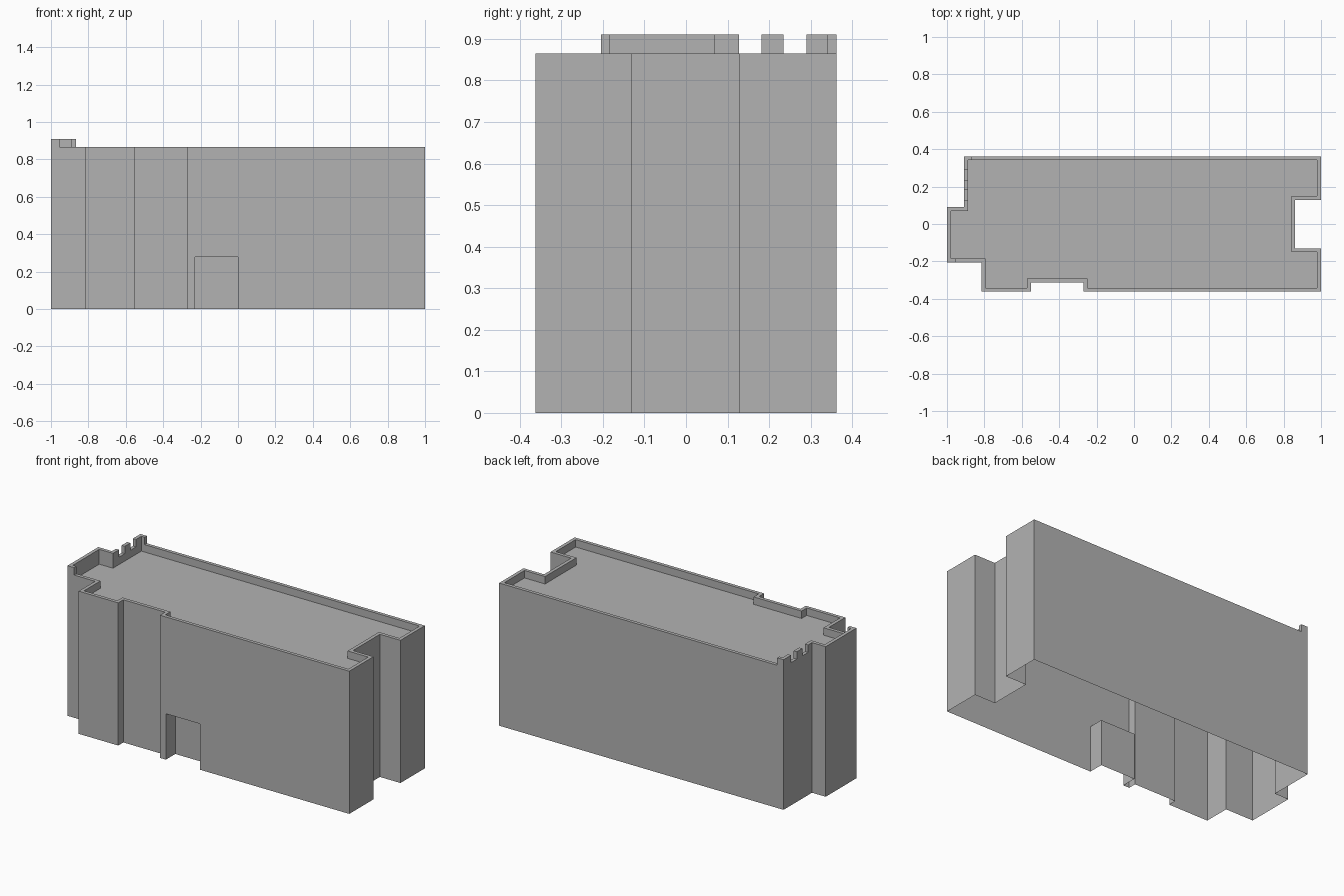
import bpy, bmesh
from mathutils import Vector

cube = bpy.data.objects.get("Cube")
if cube:
    bpy.data.objects.remove(cube, do_unlink=True)

TOP, ROOF, RAISED, T = 0.865, 0.82, 0.91, 0.021

grey = bpy.data.materials.new("plain grey")
grey.use_nodes = True
grey.diffuse_color = (0.45, 0.45, 0.45, 1)
grey.node_tree.nodes["Principled BSDF"].inputs["Base Color"].default_value = (0.45, 0.45, 0.45, 1)


def finish(name, bm):
    bmesh.ops.remove_doubles(bm, verts=bm.verts, dist=0.0001)
    mesh = bpy.data.meshes.new(name)
    bm.to_mesh(mesh)
    bm.free()
    mesh.materials.append(grey)
    obj = bpy.data.objects.new(name, mesh)
    bpy.context.collection.objects.link(obj)


def face(bm, points):
    bm.faces.new([bm.verts.new(p) for p in points])


def at(loop, z):
    return [(p.x, p.y, z) for p in loop]


def ribbon(bm, low, high, skip=()):
    for i in range(len(low)):
        if i not in skip:
            j = (i + 1) % len(low)
            face(bm, (low[i], low[j], high[j], high[i]))


def inset(loop, t):
    # Shift every corner of a right-angled loop inwards
    result = []
    for i, p in enumerate(loop):
        a = (p - loop[i - 1]).normalized()
        b = (loop[(i + 1) % len(loop)] - p).normalized()
        result.append(p + t * Vector((-a.y - b.y, a.x + b.x)))
    return result


# Footprint, counter-clockwise from the front corner
outline = [Vector(p) for p in (
    (-.815, -.362), (-.55, -.362), (-.55, -.313), (-.27, -.313),
    (-.27, -.362), (1, -.362), (1, -.13), (.862, -.13),
    (.862, .128), (1, .128), (1, .362), (-.908, .362),
    (-.908, .09), (-1, .09), (-1, -.205), (-.815, -.205))]
inner = inset(outline, T)
DOOR_WALL = 4

# Outer walls, open underneath
bm = bmesh.new()
ribbon(bm, at(outline, 0), at(outline, TOP), skip=(DOOR_WALL,))

# Front wall with doorway opening
left, right, head = -.23, 0, .278
front, deep = -.362, -.272
a, b = outline[DOOR_WALL], outline[DOOR_WALL + 1]
opening = [(left, 0), (left, head), (right, head), (right, 0)]
face(bm, [(a.x, front, 0)] + [(x, front, z) for x, z in opening]
     + [(b.x, front, 0), (b.x, front, TOP), (a.x, front, TOP)])

# Doorway sides, ceiling and back
for (x0, z0), (x1, z1) in zip(opening, opening[1:]):
    face(bm, ((x0, front, z0), (x0, deep, z0), (x1, deep, z1), (x1, front, z1)))
face(bm, [(x, deep, z) for x, z in reversed(opening)])
finish("building_walls", bm)

# Parapet rim and its inner side
bm = bmesh.new()
ribbon(bm, at(outline, TOP), at(inner, TOP))
ribbon(bm, at(inner, TOP), at(inner, ROOF))
finish("parapet", bm)

# Sunken flat roof
bm = bmesh.new()
face(bm, at(inner, ROOF))
finish("roof", bm)


def raised_wall(name, points):
    loop = [Vector(p) for p in points]
    bm = bmesh.new()
    ribbon(bm, at(loop, TOP), at(loop, RAISED))
    face(bm, at(loop, RAISED))
    finish(name, bm)


# Raised wall round the projecting bay
wx = -.908
raised_wall("bay_raised_wall", (
    (-1, -.205), (-.955, -.205), (-.955, -.205 + T), (-1 + T, -.205 + T),
    (-1 + T, .09 - T), (wx + T, .09 - T), (wx + T, .127), (wx, .127),
    (wx, .09), (-1, .09)))

# Merlon and raised corner on the side wall
raised_wall("merlon", ((wx, .182), (wx + T, .182), (wx + T, .235), (wx, .235)))
raised_wall("corner_merlon", (
    (wx, .29), (wx + T, .29), (wx + T, .362 - T),
    (-.865, .362 - T), (-.865, .362), (wx, .362)))
